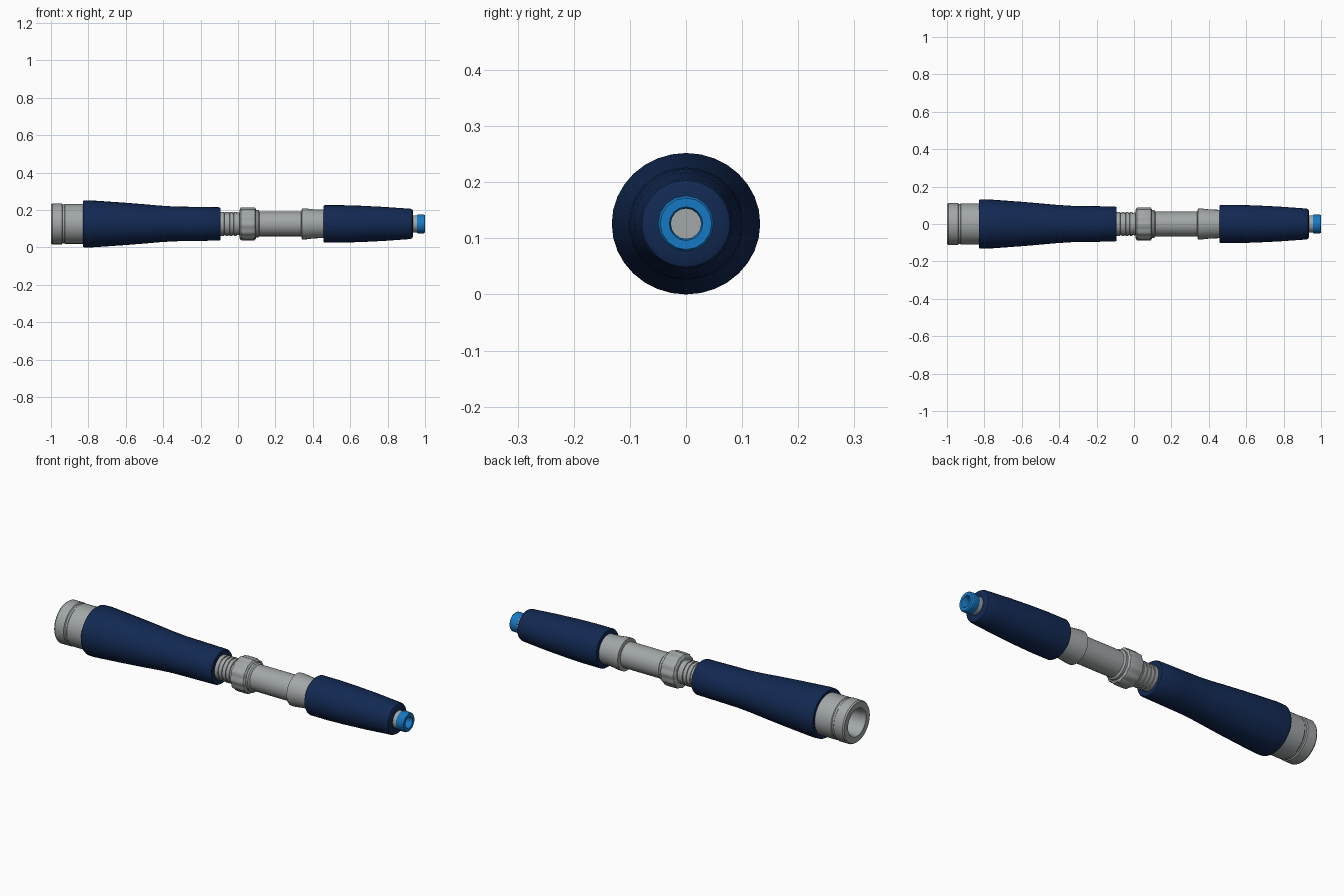
import bpy, bmesh, math

if "Cube" in bpy.data.objects:
    bpy.data.objects.remove(bpy.data.objects["Cube"])

AXIS_Z = 0.126


def material(name, rgb):
    m = bpy.data.materials.new(name)
    m.diffuse_color = (*rgb, 1)
    m.use_nodes = True
    m.node_tree.nodes["Principled BSDF"].inputs["Base Color"].default_value = m.diffuse_color
    return m


GREY = material("grey plastic", (0.36, 0.385, 0.385))
NAVY = material("navy rubber", (0.006, 0.022, 0.085))
BLUE = material("bright blue", (0.008, 0.19, 0.55))


def lathe(name, profile, mat, sides=32, ysc=1.0, ribs=0.0, closed=False):
    """Spin (x, radius) points around the long axis; ribs alternates the radius."""
    bm = bmesh.new()
    rings = []
    for x, r in profile:
        ring = []
        for i in range(sides):
            a = 2 * math.pi * i / sides
            k = r - (ribs if (i // 2) % 2 else 0)
            ring.append(bm.verts.new((x, k * ysc * math.cos(a), AXIS_Z + k * math.sin(a))))
        rings.append(ring)
    pairs = list(zip(rings, rings[1:]))
    if closed:
        pairs.append((rings[-1], rings[0]))
    else:
        bm.faces.new(rings[0])
        bm.faces.new(rings[-1])
    for a, b in pairs:
        for i in range(sides):
            j = (i + 1) % sides
            bm.faces.new((a[i], a[j], b[j], b[i]))
    bmesh.ops.recalc_face_normals(bm, faces=bm.faces)
    me = bpy.data.meshes.new(name)
    bm.to_mesh(me)
    bm.free()
    ob = bpy.data.objects.new(name, me)
    bpy.context.collection.objects.link(ob)
    me.materials.append(mat)
    bpy.ops.object.select_all(action='DESELECT')
    ob.select_set(True)
    bpy.context.view_layer.objects.active = ob
    bpy.ops.object.shade_smooth_by_angle(angle=math.radians(32))
    return ob


# Wide end cap: open socket with a recessed floor and an outer groove
lathe("end_cap", [(-0.80, 0.065), (-0.985, 0.065), (-1.0, 0.073), (-1.0, 0.104),
                  (-0.993, 0.109), (-0.942, 0.109), (-0.938, 0.104), (-0.928, 0.104),
                  (-0.924, 0.107), (-0.84, 0.107), (-0.80, 0.107)], GREY, ysc=1.03)

# Long flared grip
lathe("rear_grip", [(-0.83, 0.09), (-0.83, 0.121), (-0.824, 0.125), (-0.79, 0.126),
                    (-0.70, 0.120), (-0.60, 0.113), (-0.50, 0.105), (-0.42, 0.098),
                    (-0.34, 0.093), (-0.22, 0.091), (-0.10, 0.089), (-0.093, 0.085),
                    (-0.093, 0.05)], NAVY, ysc=1.05)

# Ringed neck between the rear grip and the collar
neck = [(-0.13, 0.062)]
for i in range(4):
    x = -0.088 + i * 0.022
    neck += [(x, 0.064), (x + 0.014, 0.064), (x + 0.015, 0.060), (x + 0.021, 0.060)]
neck.append((0.02, 0.062))
lathe("neck", neck, GREY)

# Ribbed collar
lathe("collar", [(0.008, 0.076), (0.015, 0.087), (0.03, 0.089), (0.078, 0.089),
                 (0.09, 0.087), (0.097, 0.077)], GREY, sides=48, ribs=0.004)

# Centre tube with tapered shoulder
lathe("centre_tube", [(0.05, 0.074), (0.108, 0.074), (0.115, 0.066), (0.35, 0.066)], GREY)
lathe("shoulder", [(0.338, 0.066), (0.342, 0.083), (0.36, 0.083), (0.41, 0.077),
                   (0.50, 0.075)], GREY)

# Short tapered grip
lathe("front_grip", [(0.457, 0.06), (0.457, 0.096), (0.463, 0.100), (0.56, 0.100),
                     (0.66, 0.097), (0.78, 0.091), (0.88, 0.084), (0.922, 0.081),
                     (0.931, 0.077), (0.936, 0.068), (0.936, 0.03)], NAVY, ysc=1.02)

# Tip: grey stem with a blue ring around an open bore
lathe("tip_stem", [(0.90, 0.046), (0.958, 0.046), (0.958, 0.02)], GREY, sides=16)
lathe("tip_ring", [(0.956, 0.027), (0.956, 0.047), (0.962, 0.050), (0.994, 0.050),
                   (1.0, 0.046), (1.0, 0.030), (0.994, 0.027)], BLUE, sides=16, closed=True)
